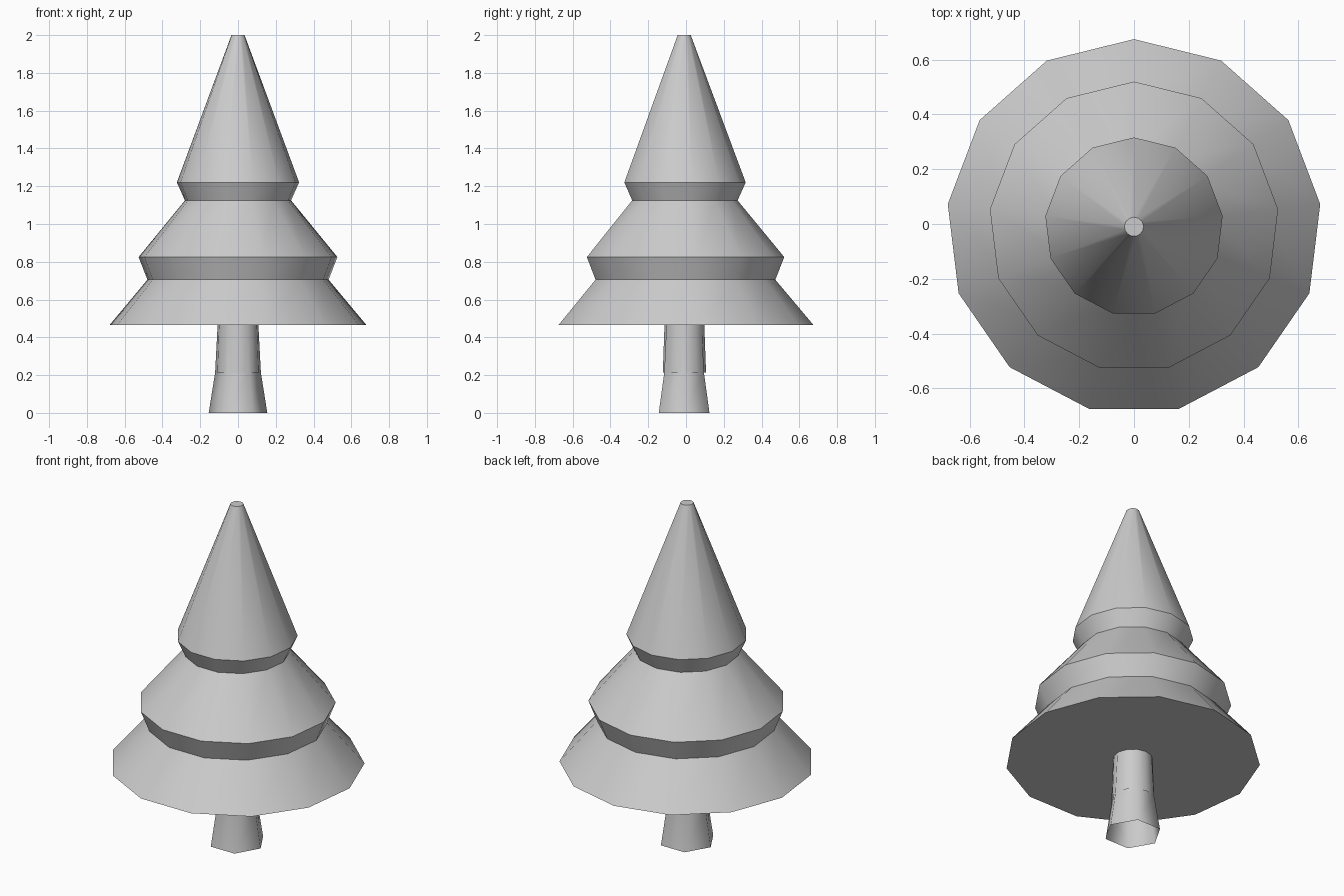
import bpy, bmesh, math

if "Cube" in bpy.data.objects:
    bpy.data.objects.remove(bpy.data.objects["Cube"])

CENTRE_Y = -0.01


def lathe(name, profile, sides, phase, smooth_deg, cap=True):
    """Sweep a (radius, z) profile round the vertical axis with few sides."""
    bm = bmesh.new()
    rings = []
    for r, z in profile:
        ring = []
        for i in range(sides):
            a = phase + 2 * math.pi * i / sides
            ring.append(bm.verts.new((r * math.cos(a), CENTRE_Y + r * math.sin(a), z)))
        rings.append(ring)
    for low, high in zip(rings, rings[1:]):
        for i in range(sides):
            j = (i + 1) % sides
            bm.faces.new((low[i], low[j], high[j], high[i]))
    if cap:
        bm.faces.new(rings[0][::-1])
        bm.faces.new(rings[-1])
    mesh = bpy.data.meshes.new(name)
    bm.to_mesh(mesh)
    bm.free()
    obj = bpy.data.objects.new(name, mesh)
    bpy.context.collection.objects.link(obj)
    bpy.ops.object.select_all(action='DESELECT')
    obj.select_set(True)
    bpy.context.view_layer.objects.active = obj
    bpy.ops.object.shade_smooth_by_angle(angle=math.radians(smooth_deg))
    return obj


# Three stacked tiers of foliage, 13-sided with a corner towards the back
lathe("foliage", [(0.685, 0.465), (0.483, 0.705), (0.53, 0.825),
                  (0.283, 1.125), (0.326, 1.22), (0.035, 2.0)],
      13, math.pi / 2, 30)

# Six-sided flared trunk, open at the base
lathe("trunk", [(0.155, 0.0), (0.121, 0.215), (0.108, 0.465)], 6, 0, 65, cap=False)

# Rounder sleeve around the upper trunk
lathe("upper_trunk", [(0.116, 0.215), (0.107, 0.465)], 13, math.pi / 2, 30, cap=False)
